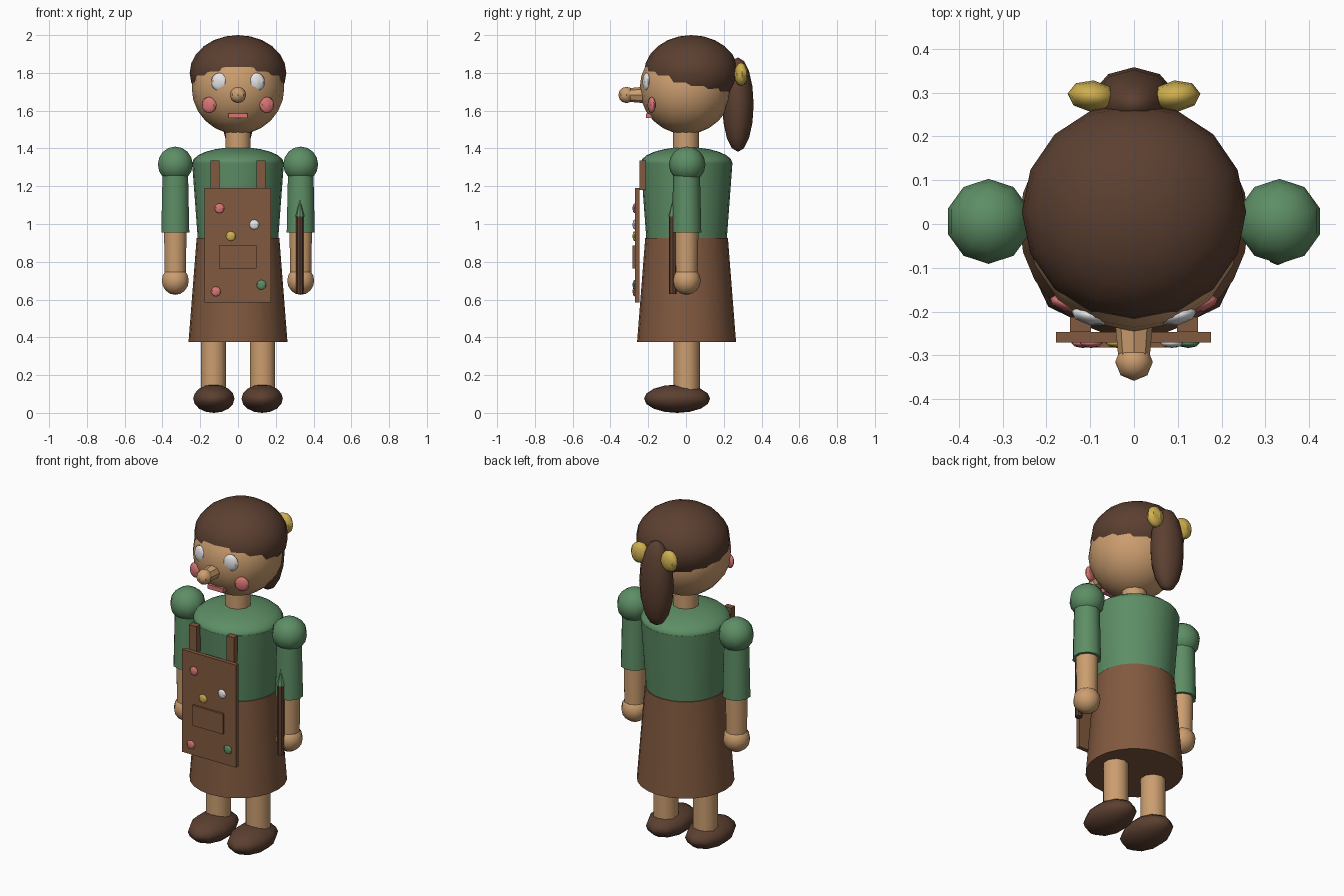
import bpy
from math import radians, pi
from mathutils import Vector

if "Cube" in bpy.data.objects:
    bpy.data.objects.remove(bpy.data.objects["Cube"], do_unlink=True)


def material(name, rgb):
    m = bpy.data.materials.new(name)
    m.use_nodes = True
    m.diffuse_color = (*rgb, 1)
    m.node_tree.nodes["Principled BSDF"].inputs["Base Color"].default_value = (*rgb, 1)
    return m


SKIN = material("wood_skin", (0.60, 0.34, 0.16))
DARK = material("dark_brown", (0.105, 0.05, 0.03))
BROWN = material("apron_brown", (0.22, 0.10, 0.05))
GREEN = material("shirt_green", (0.11, 0.27, 0.13))
PINK = material("rosy_pink", (0.70, 0.18, 0.18))
GOLD = material("ribbon_yellow", (0.62, 0.43, 0.08))
WHITE = material("eye_white", (0.78, 0.78, 0.78))


def finish(name, mat):
    ob = bpy.context.object
    ob.name = name
    ob.data.materials.append(mat)
    bpy.ops.object.shade_smooth_by_angle(angle=radians(40))
    return ob


def ball(name, mat, loc, radii, segs=10, rings=8, rot=(0, 0, 0)):
    bpy.ops.mesh.primitive_uv_sphere_add(segments=segs, ring_count=rings,
                                         radius=1, location=loc, rotation=rot)
    bpy.context.object.scale = radii
    return finish(name, mat)


def cone(name, mat, start, end, r1, r2, segs=10):
    start, end = Vector(start), Vector(end)
    axis = end - start
    bpy.ops.mesh.primitive_cone_add(
        vertices=segs, radius1=r1, radius2=r2, depth=axis.length,
        location=(start + end) / 2,
        rotation=axis.to_track_quat("Z", "Y").to_euler())
    return finish(name, mat)


def box(name, mat, low, high):
    low, high = Vector(low), Vector(high)
    bpy.ops.mesh.primitive_cube_add(size=1, location=(low + high) / 2)
    bpy.context.object.scale = high - low
    return finish(name, mat)


# Body
cone("skirt", BROWN, (0, 0.003, 0.375), (0, 0.003, 0.925), 0.262, 0.219, 24)
cone("shirt", GREEN, (0, 0.003, 0.92), (0, 0.003, 1.325), 0.213, 0.243, 24)
ball("shirt_yoke", GREEN, (0, 0.003, 1.322), (0.243, 0.243, 0.085), 24, 12)
cone("neck", SKIN, (0, 0, 1.36), (0, 0, 1.54), 0.07, 0.07)

# Head and hair
ball("head", SKIN, (0, 0, 1.72), (0.245, 0.245, 0.245), 16, 12)
ball("hair_cap", DARK, (0, 0.028, 1.80), (0.256, 0.25, 0.2), 16, 12)
ball("ponytail", DARK, (0, 0.275, 1.632), (0.1, 0.083, 0.25))

# Nose and mouth
cone("nose", SKIN, (0, -0.18, 1.683), (0, -0.315, 1.683), 0.047, 0.035, 8)
ball("nose_tip", SKIN, (0, -0.315, 1.683), (0.043, 0.043, 0.043), 8, 6)
box("mouth", PINK, (-0.05, -0.212, 1.56), (0.05, -0.17, 1.585))

# Mirrored parts: the model's left is +x
for side, s in (("left", 1), ("right", -1)):
    ball(side + "_eye", WHITE, (s * 0.098, -0.209, 1.752), (0.046, 0.022, 0.049), 8, 6,
         (0, 0, s * 0.2))
    ball(side + "_cheek", PINK, (s * 0.153, -0.182, 1.63), (0.041, 0.019, 0.043), 8, 6,
         (0, 0, s * 0.3))
    ball(side + "_ribbon", GOLD, (s * 0.096, 0.292, 1.793), (0.056, 0.036, 0.062), 8, 6,
         (0, 0, s * 0.1))
    # Arm
    x = s * 0.332
    ball(side + "_shoulder", GREEN, (x, 0.006, 1.315), (0.097, 0.097, 0.095))
    cone(side + "_sleeve", GREEN, (x, 0.003, 0.955), (x, 0.003, 1.31), 0.078, 0.07)
    cone(side + "_forearm", SKIN, (x, 0.003, 0.71), (x, 0.003, 0.98), 0.058, 0.063)
    ball(side + "_hand", SKIN, (x, 0.003, 0.70), (0.075, 0.075, 0.075))
    # Leg
    x = s * 0.13
    cone(side + "_leg", SKIN, (x, 0.003, 0.08), (x, 0.003, 0.42), 0.07, 0.07)
    ball(side + "_shoe", DARK, (x - s * 0.002, -0.047, 0.075), (0.115, 0.175, 0.075))
    # Apron strap
    x = s * 0.122
    box(side + "_strap", BROWN, (x - 0.024, -0.247, 1.18), (x + 0.024, -0.212, 1.335))

# Apron with pocket and paint spots
box("apron", BROWN, (-0.178, -0.27, 0.585), (0.176, -0.246, 1.19))
box("pocket", BROWN, (-0.1, -0.282, 0.765), (0.098, -0.268, 0.885))
spots = ((-0.098, 1.083, PINK), (0.086, 0.997, WHITE), (-0.038, 0.936, GOLD),
         (-0.117, 0.643, PINK), (0.124, 0.678, GREEN))
for x, z, mat in spots:
    ball("paint_spot", mat, (x, -0.272, z), (0.026, 0.011, 0.026), 8, 6)

# Paintbrush beside the left hand
cone("brush_handle", DARK, (0.328, -0.07, 0.63), (0.328, -0.07, 1.045), 0.02, 0.02, 8)
cone("brush_tip", GREEN, (0.328, -0.07, 1.04), (0.328, -0.07, 1.13), 0.024, 0, 8)
